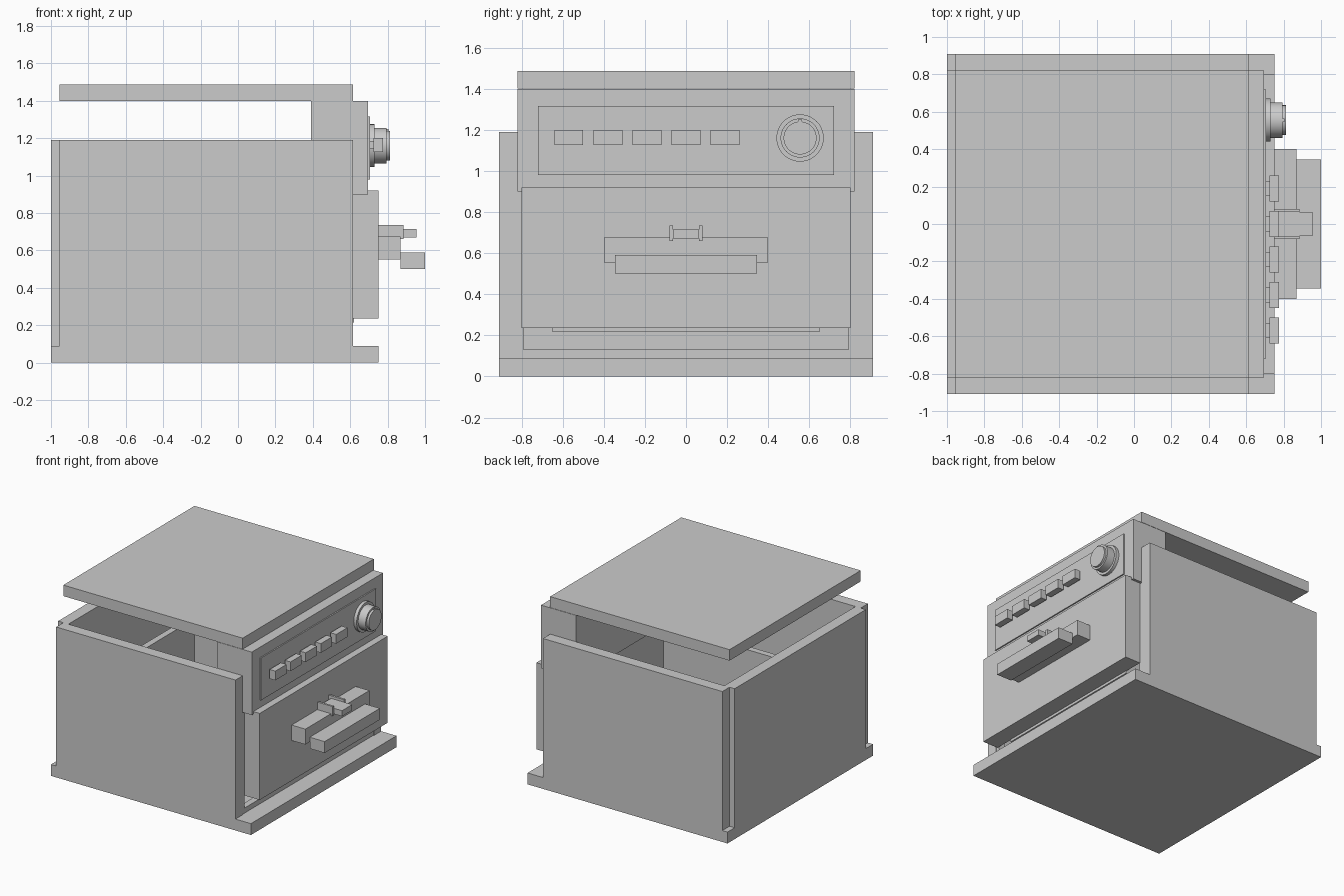
import bpy, math

if "Cube" in bpy.data.objects:
    bpy.data.objects.remove(bpy.data.objects["Cube"])


def box(name, x, y, z):
    """Box from (min, max) extents on each axis."""
    bpy.ops.mesh.primitive_cube_add(
        size=1, location=[(a + b) / 2 for a, b in (x, y, z)])
    ob = bpy.context.object
    ob.name = name
    ob.scale = [b - a for a, b in (x, y, z)]
    bpy.ops.object.transform_apply(location=False, rotation=False, scale=True)
    return ob


def disc(name, x0, x1, r, y, z):
    """Cylinder along the x axis."""
    bpy.ops.mesh.primitive_cylinder_add(
        vertices=48, radius=r, depth=x1 - x0,
        location=((x0 + x1) / 2, y, z), rotation=(0, math.pi / 2, 0))
    bpy.context.object.name = name
    bpy.ops.object.shade_smooth_by_angle(angle=math.radians(35))


def pair(name, x, y, z):
    """Two boxes mirrored across y = 0."""
    box(name + "_right", x, y, z)
    box(name + "_left", x, (-y[1], -y[0]), z)


# Cabinet shell
box("base_plate", (-1, 0.75), (-0.91, 0.91), (0, 0.09))
pair("side_wall", (-0.955, 0.615), (0.82, 0.91), (0.09, 1.19))
box("back_wall", (-1, -0.91), (-0.82, 0.82), (0.09, 1.19))
box("lid", (-0.955, 0.615), (-0.82, 0.82), (1.40, 1.487))

# Upper control housing and frame around the drawer opening
box("control_housing", (0.39, 0.695), (-0.82, 0.82), (0.90, 1.398))
pair("frame_post", (0.56, 0.61), (0.79, 0.82), (0.09, 0.90))
box("frame_sill", (0.56, 0.61), (-0.79, 0.79), (0.09, 0.13))

# Control plate with a row of buttons on short stems
box("control_plate", (0.695, 0.705), (-0.72, 0.72), (0.98, 1.315))
for i in range(5):
    y = -0.57 + 0.19 * i
    box(f"button_stem_{i}", (0.70, 0.73), (y - 0.04, y + 0.04), (1.145, 1.185))
    box(f"button_{i}", (0.725, 0.775), (y - 0.07, y + 0.07), (1.127, 1.20))

# Stepped dial
disc("dial_base", 0.70, 0.73, 0.115, 0.555, 1.16)
disc("dial_body", 0.725, 0.795, 0.095, 0.555, 1.16)
disc("dial_cap", 0.79, 0.812, 0.08, 0.555, 1.16)
box("dial_pointer", (0.79, 0.805), (0.545, 0.565), (1.23, 1.25))

# Drawer: front and open box behind it
box("drawer_front", (0.615, 0.75), (-0.80, 0.80), (0.235, 0.92))
box("drawer_floor", (-0.85, 0.62), (-0.65, 0.65), (0.215, 0.26))
pair("drawer_side", (-0.85, 0.62), (0.60, 0.65), (0.26, 0.72))
box("drawer_back", (-0.85, -0.80), (-0.60, 0.60), (0.26, 0.72))

# Handle and latch
box("handle_mount", (0.75, 0.87), (-0.40, 0.40), (0.553, 0.675))
box("handle_grip", (0.87, 1.0), (-0.345, 0.345), (0.50, 0.59))
pair("latch_cheek", (0.75, 0.885), (0.063, 0.08), (0.66, 0.735))
box("latch_lever", (0.77, 0.955), (-0.063, 0.063), (0.67, 0.715))
